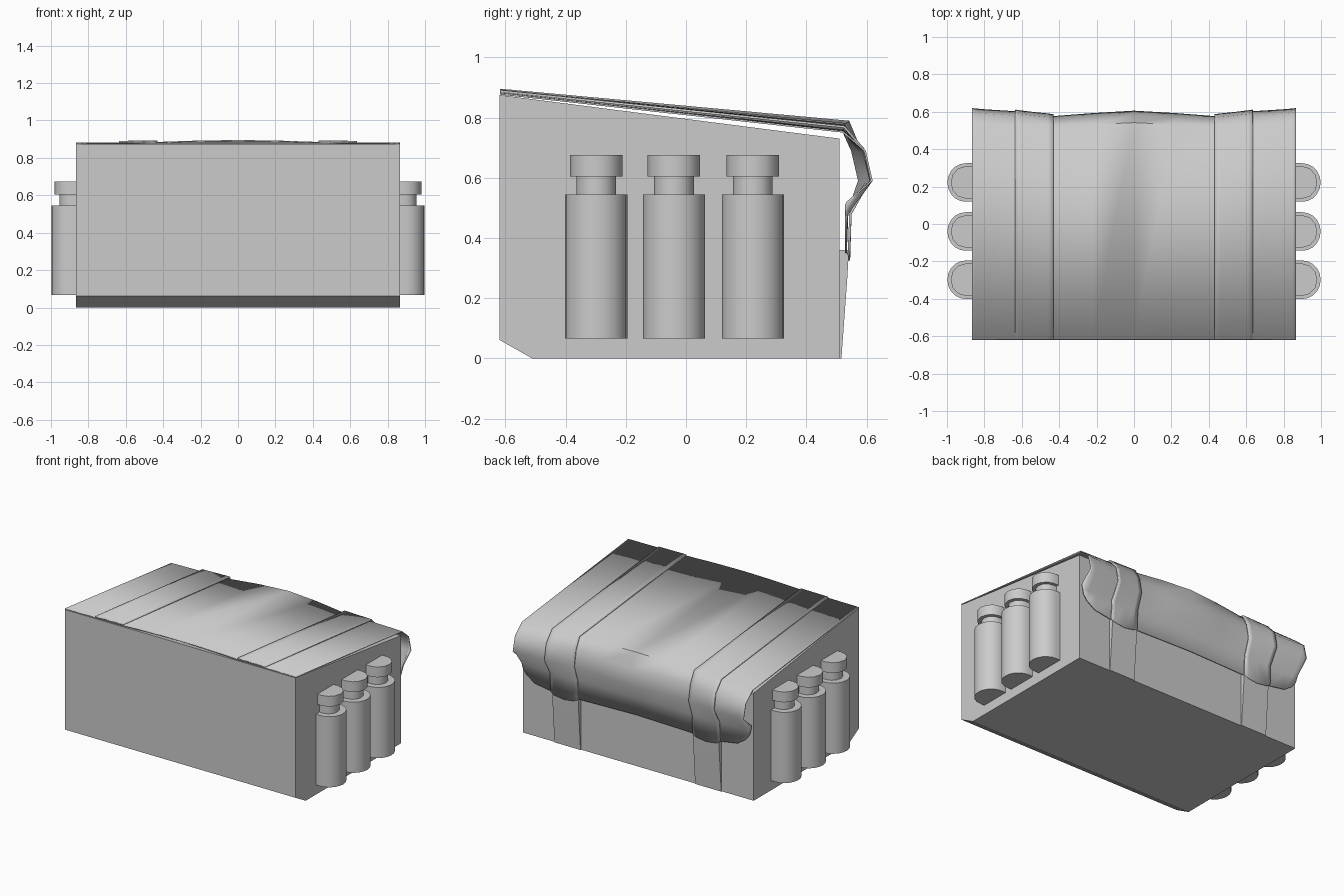
import bpy, bmesh, math

if "Cube" in bpy.data.objects:
    bpy.data.objects.remove(bpy.data.objects["Cube"], do_unlink=True)

grey = bpy.data.materials.new("light grey")
grey.use_nodes = True
colour = (0.6, 0.6, 0.6, 1)
grey.diffuse_color = colour
grey.node_tree.nodes["Principled BSDF"].inputs["Base Color"].default_value = colour


def finish(name, bm, smooth=None):
    """Turn a bmesh into a named grey object."""
    bmesh.ops.recalc_face_normals(bm, faces=bm.faces)
    mesh = bpy.data.meshes.new(name)
    bm.to_mesh(mesh)
    bm.free()
    mesh.materials.append(grey)
    obj = bpy.data.objects.new(name, mesh)
    bpy.context.collection.objects.link(obj)
    if smooth:
        bpy.ops.object.select_all(action='DESELECT')
        obj.select_set(True)
        bpy.context.view_layer.objects.active = obj
        bpy.ops.object.shade_smooth_by_angle(angle=math.radians(smooth))
    return obj


def prism(bm, outline, lift):
    """Extrude a closed outline of 3D points along a vector."""
    face = bm.faces.new([bm.verts.new(p) for p in outline])
    new = bmesh.ops.extrude_face_region(bm, geom=[face])["geom"]
    bmesh.ops.translate(bm, vec=lift, verts=[v for v in new if isinstance(v, bmesh.types.BMVert)])


def sheet(name, columns, thickness):
    """Thin cloth panel skinned across columns of points."""
    bm = bmesh.new()
    rows = [[bm.verts.new(p) for p in col] for col in columns]
    for a, b in zip(rows, rows[1:]):
        for i in range(len(a) - 1):
            bm.faces.new((a[i], a[i + 1], b[i + 1], b[i]))
    obj = finish(name, bm, 62)
    mod = obj.modifiers.new("thickness", 'SOLIDIFY')
    mod.thickness = thickness
    mod.offset = 0
    return obj


def flap_column(x, lift, bend, bulge, hem, out=0.0):
    """Side profile of the flap at one x: top, bend, bulge and hem."""
    tuck = max(0.48, hem + 0.01)
    return [(x, -0.617, 0.879 + lift * 0.4 + out * 0.6),
            (x, bend + out * 0.5, 0.753 + lift + out),
            (x, bulge - 0.023 + out, 0.69 + out * 0.5),
            (x, bulge + out * 0.6, 0.59),
            (x, 0.536 + out, tuck),
            (x, 0.531 + out, hem)]


# Pouch body with a chamfered lower front edge
bm = bmesh.new()
side = [(-0.62, 0.062), (-0.51, 0), (0.51, 0), (0.51, 0.73), (-0.62, 0.875)]
prism(bm, [(-0.865, y, z) for y, z in side], (1.73, 0, 0))
finish("pouch_body", bm)

# Closing flap, arched in the middle with rounded outer corners
half = [(0, 0.034, 0.54, 0.603, 0.36), (0.22, 0.026, 0.53, 0.59, 0.355),
        (0.43, 0.008, 0.52, 0.574, 0.35), (0.635, 0.004, 0.52, 0.6, 0.35),
        (0.76, 0.002, 0.52, 0.608, 0.37), (0.82, 0.001, 0.52, 0.612, 0.41),
        (0.85, 0, 0.52, 0.615, 0.45), (0.865, 0, 0.52, 0.617, 0.51)]
full = [(-c[0],) + c[1:] for c in reversed(half[1:])] + half
sheet("flap", [flap_column(*c) for c in full], 0.006)

for s, label in ((1, "left"), (-1, "right")):
    # Upper strap over the flap, with a rounded tongue
    edges = [(0.43, 0.01, 0.52, 0.577, 0.35), (0.46, 0.01, 0.52, 0.581, 0.335),
             (0.53, 0.008, 0.52, 0.588, 0.325), (0.61, 0.006, 0.52, 0.598, 0.335),
             (0.635, 0.006, 0.52, 0.602, 0.35)]
    sheet(label + "_upper_strap",
          [flap_column(s * c[0], *c[1:], out=0.01) for c in edges], 0.008)

    # Lower strap up the back face
    bm = bmesh.new()
    strip = [(0.505, 0), (0.516, 0), (0.535, 0.26), (0.541, 0.36), (0.505, 0.36)]
    prism(bm, [(s * 0.43, y, z) for y, z in strip], (s * 0.195, 0, 0))
    finish(label + "_lower_strap", bm)

    # Row of three bottles: barrel, neck and cap
    for n, y in enumerate((-0.298, -0.04, 0.222), 1):
        for part, r, reach, z0, z1, sides in (("barrel", 0.103, 0.998, 0.066, 0.545, 10),
                                              ("neck", 0.066, 0.955, 0.545, 0.605, 6),
                                              ("cap", 0.087, 0.98, 0.605, 0.675, 6)):
            start = reach - r * 0.95
            arc = [-math.pi / 2 + math.pi * i / sides for i in range(sides + 1)]
            outline = [(start + (reach - start) * math.cos(a), y + r * math.sin(a)) for a in arc]
            outline = [(0.86, y - r)] + outline + [(0.86, y + r)]
            bm = bmesh.new()
            prism(bm, [(s * px, py, z0) for px, py in outline], (0, 0, z1 - z0))
            finish(f"{label}_bottle_{n}_{part}", bm, 35)
